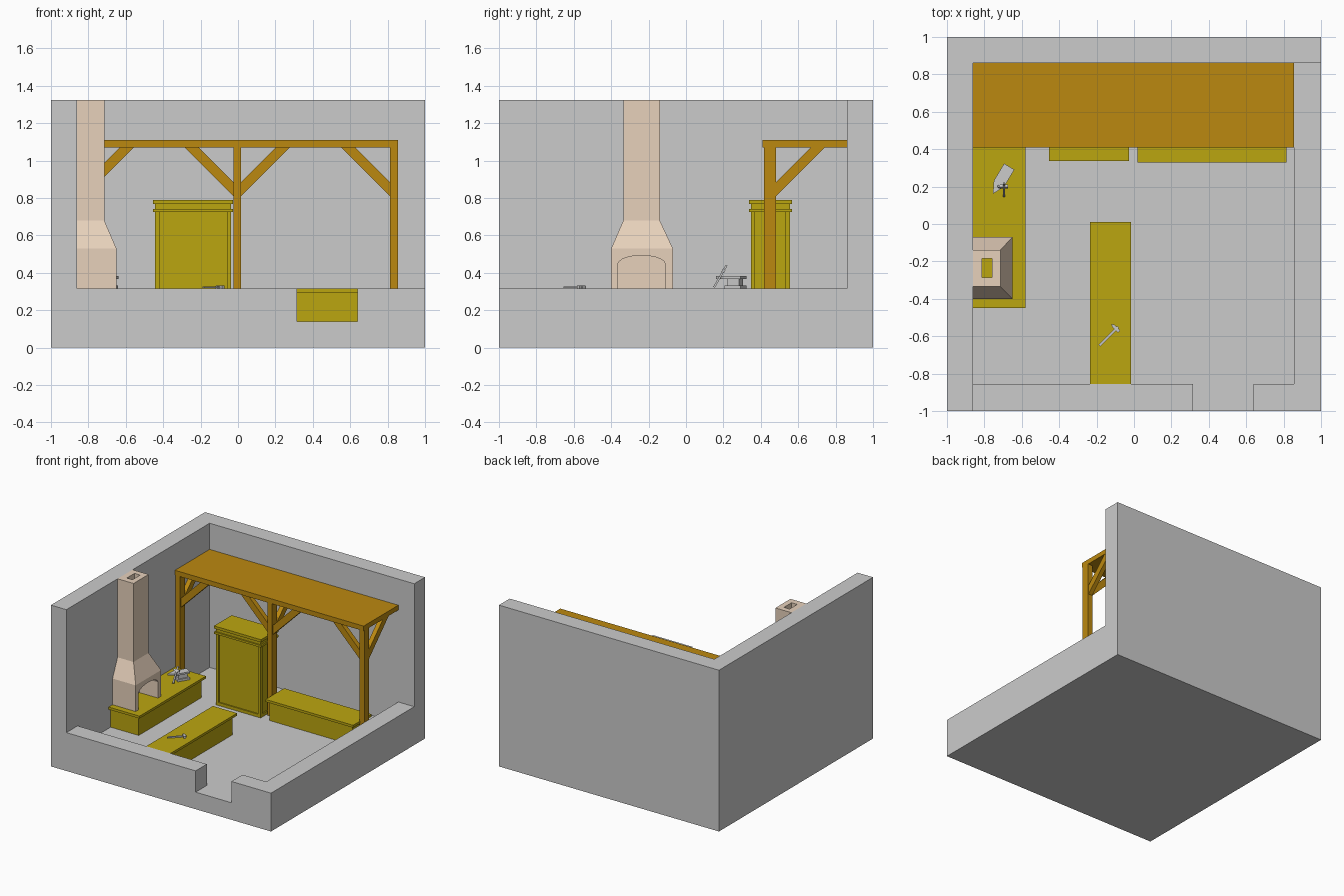
import bpy, bmesh, math
from mathutils import Vector, Matrix

if "Cube" in bpy.data.objects:
    bpy.data.objects.remove(bpy.data.objects["Cube"])


def material(name, rgb):
    m = bpy.data.materials.new(name)
    m.diffuse_color = (*rgb, 1)
    m.use_nodes = True
    m.node_tree.nodes["Principled BSDF"].inputs["Base Color"].default_value = m.diffuse_color
    return m


WOOD = material("timber", (0.5, 0.25, 0.005))
YELLOW = material("furniture_wood", (0.5, 0.38, 0.005))
STONE = material("plaster", (0.8, 0.64, 0.5))


def finish(bm, name, mat=None):
    bmesh.ops.recalc_face_normals(bm, faces=bm.faces)
    me = bpy.data.meshes.new(name)
    bm.to_mesh(me)
    bm.free()
    ob = bpy.data.objects.new(name, me)
    bpy.context.collection.objects.link(ob)
    if mat:
        me.materials.append(mat)
    return ob


def add_box(bm, x0, x1, y0, y1, z0, z1):
    m = Matrix.Translation(((x0 + x1) / 2, (y0 + y1) / 2, (z0 + z1) / 2))
    m = m @ Matrix.Diagonal((x1 - x0, y1 - y0, z1 - z0, 1))
    bmesh.ops.create_cube(bm, size=1, matrix=m)


def add_prism(bm, pts, direction):
    face = bm.faces.new([bm.verts.new(p) for p in pts])
    r = bmesh.ops.extrude_face_region(bm, geom=[face])
    bmesh.ops.translate(bm, vec=direction,
                        verts=[v for v in r["geom"] if isinstance(v, bmesh.types.BMVert)])
    bm.normal_update()
    return bm


def boxes(name, mat, *dims):
    bm = bmesh.new()
    for d in dims:
        add_box(bm, *d)
    return finish(bm, name, mat)


# Room shell: stepped block, one height per grid cell (floor, low walls, high walls)
FLOOR, LOW, HIGH = 0.14, 0.315, 1.325
xs = [-1, -0.86, 0.315, 0.64, 0.855, 1]
ys = [-1, -0.855, 0.86, 1]
heights = [[HIGH, LOW, FLOOR, LOW, LOW],
           [HIGH, FLOOR, FLOOR, FLOOR, LOW],
           [HIGH] * 5]


def height(i, j):
    return heights[j][i] if 0 <= i < 5 and 0 <= j < 3 else 0


bm = bmesh.new()


def quad(*pts):
    bm.faces.new([bm.verts.new(p) for p in pts])


for j in range(3):
    for i in range(5):
        h = height(i, j)
        c = [(xs[i], ys[j]), (xs[i + 1], ys[j]), (xs[i + 1], ys[j + 1]), (xs[i], ys[j + 1])]
        quad(*[(x, y, h) for x, y in c])
        quad(*[(x, y, 0) for x, y in reversed(c)])
        for k, (di, dj) in enumerate([(0, -1), (1, 0), (0, 1), (-1, 0)]):
            n = height(i + di, j + dj)
            if n < h:
                a, b = c[k], c[(k + 1) % 4]
                quad((*a, n), (*b, n), (*b, h), (*a, h))
me = bpy.data.meshes.new("room_shell")
bm.to_mesh(me)
bm.free()
bpy.context.collection.objects.link(bpy.data.objects.new("room_shell", me))


# Low counters with an overhanging top; o = overhang on left, right, front, back
def counter(name, x0, x1, y0, y1, o):
    boxes(name, YELLOW,
          (x0 + o[0], x1 - o[1], y0 + o[2], y1 - o[3], FLOOR, LOW - 0.02),
          (x0, x1, y0, y1, LOW - 0.02, LOW))


counter("forge_counter", -0.86, -0.58, -0.45, 0.412, (0, 0.025, 0.025, 0.025))
counter("work_table", -0.235, -0.015, -0.855, 0.01, (0.025, 0.025, 0, 0.025))
counter("back_bench", 0.02, 0.815, 0.33, 0.57, (0.02, 0.02, 0.02, 0.02))

# Tall cabinet: core, corner stiles, rails and stepped cornice
L, R, F, B = -0.443, -0.038, 0.348, 0.555
parts = [(L + 0.01, R - 0.01, F + 0.01, B - 0.01, FLOOR, 0.77)]
for x in (L, R - 0.022):
    for y in (F, B - 0.022):
        parts.append((x, x + 0.022, y, y + 0.022, FLOOR, 0.725))
parts += [(L, R, F, B, FLOOR, 0.165),
          (L - 0.011, R + 0.011, F - 0.011, B + 0.011, 0.725, 0.742),
          (L, R, F, B, 0.742, 0.768),
          (L - 0.011, R + 0.011, F - 0.011, B + 0.011, 0.768, 0.79)]
boxes("cabinet", YELLOW, *parts)

# Canopy slab, posts and diagonal braces
boxes("canopy_roof", WOOD, (-0.86, 0.855, 0.41, 0.86, 1.07, 1.11))
PY0, PY1 = 0.418, 0.482
for n, (x0, x1, sides) in enumerate([(-0.86, -0.818, (1,)), (-0.025, 0.017, (-1, 1)),
                                     (0.813, 0.855, (-1,))]):
    bm = bmesh.new()
    add_box(bm, x0, x1, PY0, PY1, FLOOR, 1.07)
    finish(bm, f"post_{n}", WOOD)
    cut = [(0, 0.81), (0.26, 1.07), (0.185, 1.07), (0, 0.885)]
    bm = bmesh.new()
    for s in sides:
        e = x1 if s > 0 else x0
        add_prism(bm, [(e + s * d, 0.43, z) for d, z in cut], (0, 0.04, 0))
    add_prism(bm, [(x0 + 0.003, PY1 + d, z) for d, z in cut], (x1 - x0 - 0.006, 0, 0))
    finish(bm, f"braces_{n}", WOOD)

# Fireplace with tapered hood and chimney stack
rings = [(-0.65, -0.40, -0.07, 0.315), (-0.65, -0.40, -0.07, 0.53),
         (-0.715, -0.335, -0.14, 0.68), (-0.715, -0.335, -0.14, 1.325)]
bm = bmesh.new()
loops = [[bm.verts.new(p) for p in ((-0.86, a, z), (x, a, z), (x, b, z), (-0.86, b, z))]
         for x, a, b, z in rings]
for lo, hi in zip(loops, loops[1:]):
    for k in range(4):
        bm.faces.new((lo[k], lo[(k + 1) % 4], hi[(k + 1) % 4], hi[k]))
bm.faces.new(loops[0])
bm.faces.new(loops[-1])
chimney = finish(bm, "chimney", STONE)

# Arched firebox and flue are cut out
bm = bmesh.new()
arch = [(-0.365, 0.30), (-0.11, 0.30)]
for k in range(11):
    a = math.pi * k / 10
    arch.append((-0.2375 + 0.1275 * math.cos(a), 0.445 + 0.048 * math.sin(a)))
add_prism(bm, [(-0.82, y, z) for y, z in arch], (0.3, 0, 0))
firebox = finish(bm, "firebox_cutter")
flue = boxes("flue_cutter", None, (-0.812, -0.76, -0.285, -0.185, 0.45, 1.5))
for cutter in (firebox, flue):
    mod = chimney.modifiers.new("cut", "BOOLEAN")
    mod.operation, mod.solver, mod.object = "DIFFERENCE", "EXACT", cutter
    bpy.context.view_layer.objects.active = chimney
    bpy.ops.object.modifier_apply(modifier=mod.name)
    bpy.data.objects.remove(cutter)

# Anvil: local x runs from heel to horn tip
bm = bmesh.new()
add_box(bm, 0.0, 0.1, -0.03, 0.03, 0, 0.018)
add_box(bm, 0.015, 0.088, -0.02, 0.02, 0.018, 0.053)
add_prism(bm, [(0, -0.032, 0.053), (0.107, -0.032, 0.053), (0.17, 0, 0.053),
               (0.107, 0.032, 0.053), (0, 0.032, 0.053)], (0, 0, 0.014))
anvil = finish(bm, "anvil")
anvil.location = (-0.667, 0.307, LOW)
anvil.rotation_euler.z = math.atan2(-0.86, -0.515)


# Hammers: handle along local x, head across it along local y
def hammer(name, start, end, head_at):
    start, end = Vector(start), Vector(end)
    length = (end - start).length
    bm = bmesh.new()
    add_box(bm, 0, length, -0.006, 0.006, -0.005, 0.005)
    h = length * head_at
    add_box(bm, h - 0.009, h + 0.009, -0.022, 0.022, -0.008, 0.008)
    add_prism(bm, [(h - 0.009, 0.022, -0.006), (h + 0.009, 0.022, -0.006),
                   (h, 0.036, -0.006)], (0, 0, 0.012))
    ob = finish(bm, name)
    x = (end - start).normalized()
    y = Vector((0, 0, 1)).cross(x).normalized()
    m = Matrix((x, y, x.cross(y))).transposed().to_4x4()
    ob.matrix_world = Matrix.Translation(start) @ m


hammer("table_hammer", (-0.185, -0.65, LOW + 0.008), (-0.085, -0.55, LOW + 0.008), 0.9)
hammer("leaning_hammer", (-0.695, 0.15, 0.323), (-0.695, 0.217, 0.44), 0.75)
